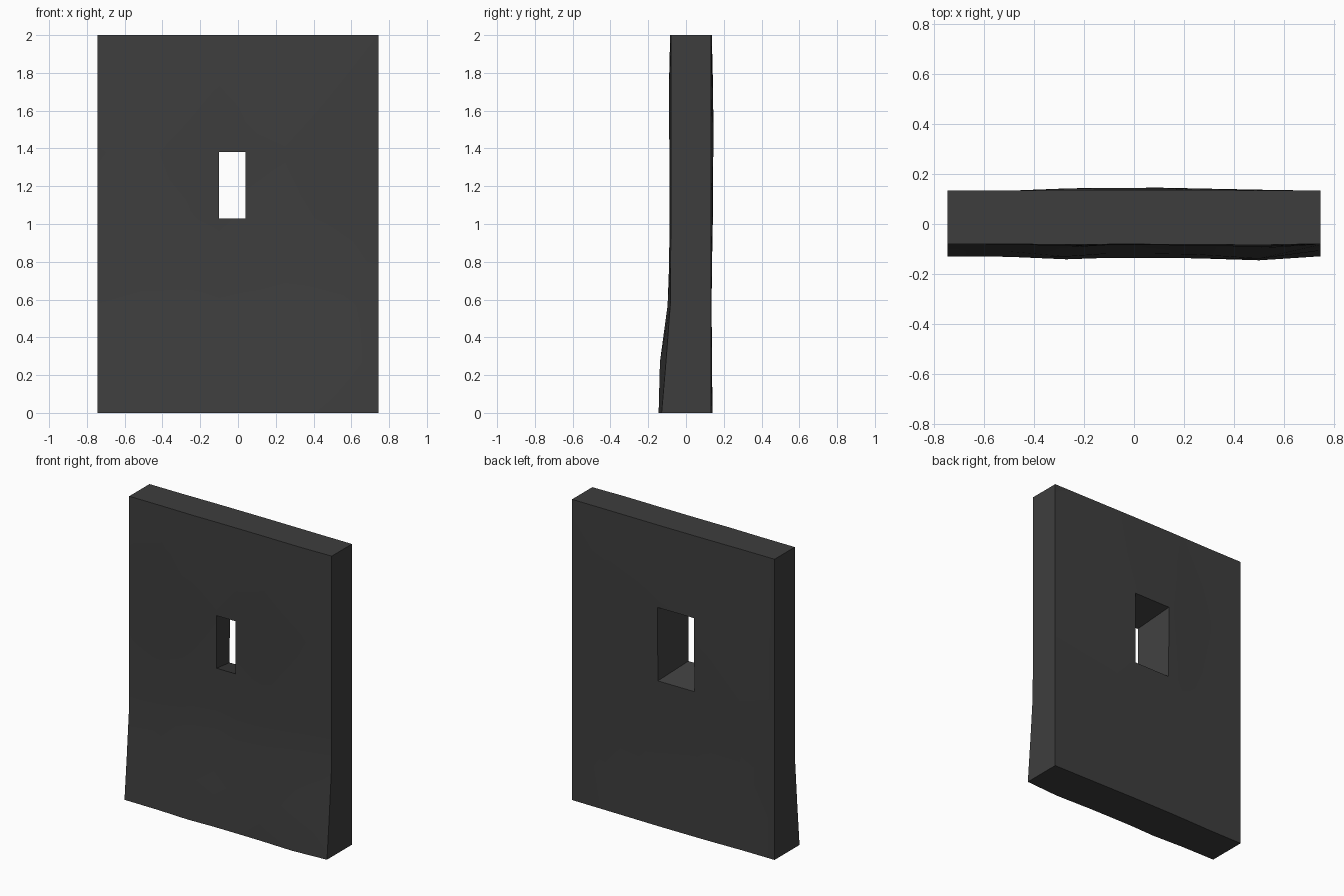
import bpy
import bmesh
import math

cube = bpy.data.objects.get("Cube")
if cube:
    bpy.data.objects.remove(cube, do_unlink=True)

# Dark stone colour
stone = bpy.data.materials.new("dark_stone")
stone.use_nodes = True
stone.diffuse_color = (0.048, 0.048, 0.048, 1)
shader = next(n for n in stone.node_tree.nodes if n.type == 'BSDF_PRINCIPLED')
shader.inputs["Base Color"].default_value = stone.diffuse_color
shader.inputs["Roughness"].default_value = 0.9


def add_layer(bm, xs, zs, depth):
    """Grid of vertices, column by column, set to the given depth."""
    return [[bm.verts.new((x, depth(i, j), z)) for j, z in enumerate(zs)]
            for i, x in enumerate(xs)]


def ring(layer, lo_i, hi_i, lo_j, hi_j):
    """Vertices round a rectangle of grid cells, in order."""
    steps = [(i, lo_j) for i in range(lo_i, hi_i)]
    steps += [(hi_i, j) for j in range(lo_j, hi_j)]
    steps += [(i, hi_j) for i in range(hi_i, lo_i, -1)]
    steps += [(lo_i, j) for j in range(hi_j, lo_j, -1)]
    return [layer[i][j] for i, j in steps]


# The slit is narrow at the front and splays open towards the back
HOLE = (3, 4, 4, 5)
front_x = [-0.745, -0.5, -0.27, -0.10, 0.04, 0.25, 0.5, 0.745]
back_x = [-0.745, -0.5, -0.27, -0.16, 0.108, 0.25, 0.5, 0.745]
front_z = [0, 0.27, 0.57, 0.8, 1.03, 1.38, 1.7, 2]
back_z = [0, 0.27, 0.57, 0.8, 0.966, 1.456, 1.7, 2]

# Uneven hewn faces: battered foot, plus gentle bumps
foot = [0.05, 0.027, 0.004, 0.002, 0.001, 0.001, 0.001, 0]
front_bump = [0, 0.002, 0.012, 0.006, 0.006, 0.008, 0.016, 0]
front_weight = [1, 2, 0.9, 0.5, 0.5, 0.5, 0.7, 0.3]
back_bump = [0, 0, 0.009, 0.011, 0.012, 0.009, 0.004, 0]
back_weight = [0.6, 0.4, 0.2, 0.4, 0.7, 1, 0.9, 0.3]

bm = bmesh.new()
front = add_layer(bm, front_x, front_z,
                  lambda i, j: -0.079 - foot[j] - front_bump[i] * front_weight[j])
back = add_layer(bm, back_x, back_z,
                 lambda i, j: 0.133 + back_bump[i] * back_weight[j])

# Front and back faces, leaving out the slit
last = len(front_x) - 1
for layer in (front, back):
    for i in range(last):
        for j in range(last):
            if (i, j) != (HOLE[0], HOLE[2]):
                bm.faces.new((layer[i][j], layer[i + 1][j],
                              layer[i + 1][j + 1], layer[i][j + 1]))

# Outer edges and slit walls
for bounds in ((0, last, 0, last), HOLE):
    a, b = ring(front, *bounds), ring(back, *bounds)
    for k in range(len(a)):
        n = (k + 1) % len(a)
        bm.faces.new((a[k], a[n], b[n], b[k]))

bmesh.ops.recalc_face_normals(bm, faces=bm.faces)
mesh = bpy.data.meshes.new("wall_slab")
bm.to_mesh(mesh)
bm.free()
mesh.materials.append(stone)
wall = bpy.data.objects.new("wall_slab", mesh)
bpy.context.collection.objects.link(wall)

bpy.ops.object.select_all(action='DESELECT')
wall.select_set(True)
bpy.context.view_layer.objects.active = wall
bpy.ops.object.shade_smooth_by_angle(angle=math.radians(30))
